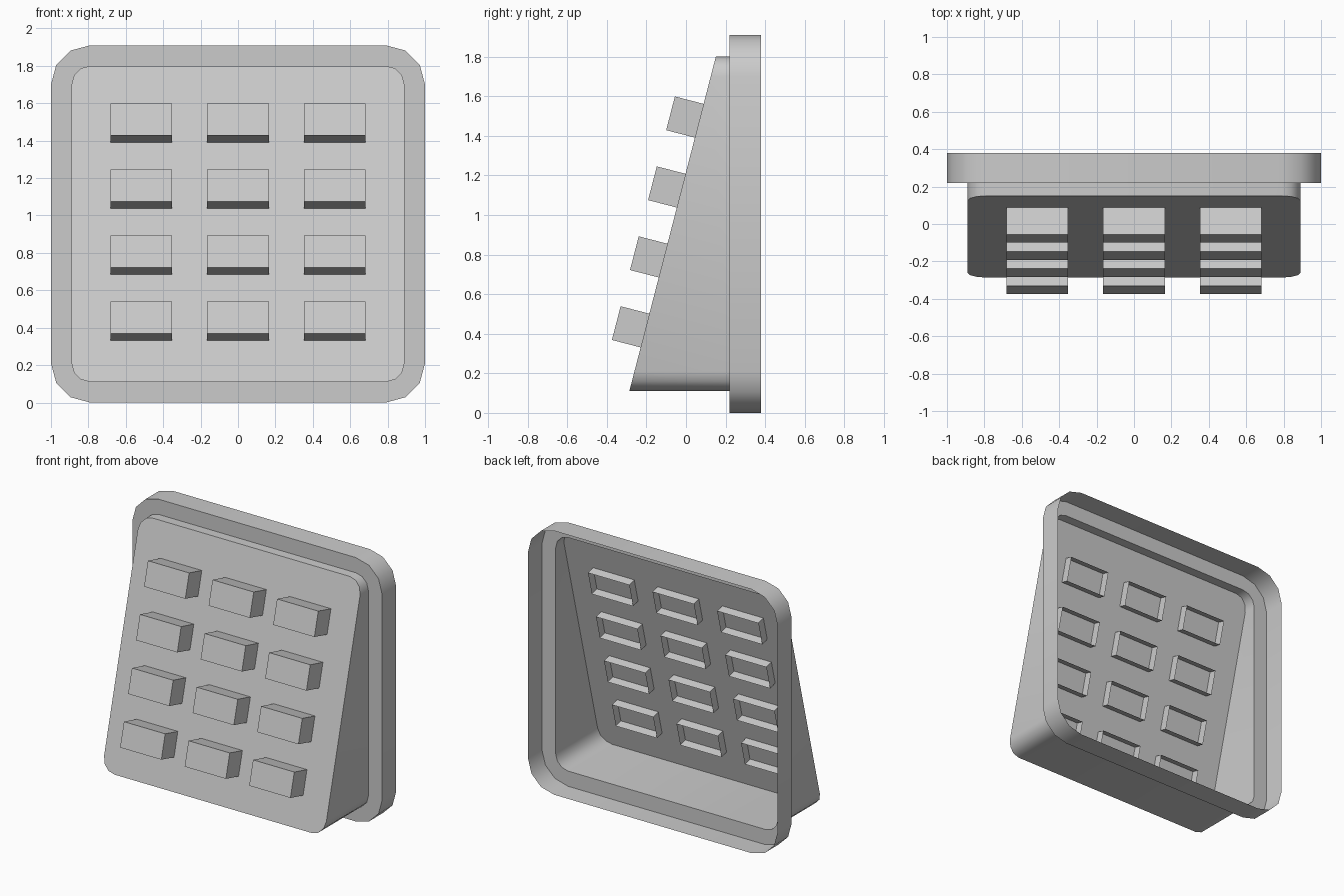
import bpy
import bmesh
from math import sin, cos, pi, radians, tan
from mathutils import Vector

cube = bpy.data.objects.get("Cube")
if cube:
    bpy.data.objects.remove(cube, do_unlink=True)

TILT = radians(14.5)      # lean of the sloped panel
PANEL_FOOT = (-0.285, 0.115)

grey = bpy.data.materials.new("plain_grey")
grey.use_nodes = True
colour = (0.6, 0.6, 0.6, 1)
grey.diffuse_color = colour
grey.node_tree.nodes["Principled BSDF"].inputs["Base Color"].default_value = colour


def rounded_rect(half_w, z0, z1, r=0.0, segs=3):
    """Counter-clockwise outline as (x, z), seen from the front."""
    centres = [(half_w - r, z0 + r, -pi / 2), (half_w - r, z1 - r, 0),
               (r - half_w, z1 - r, pi / 2), (r - half_w, z0 + r, pi)]
    steps = segs if r else 0
    return [(cx + r * cos(a + i * pi / 2 / segs), cz + r * sin(a + i * pi / 2 / segs))
            for cx, cz, a in centres for i in range(steps + 1)]


def skin(name, loops, cap=False):
    """Thin open skin through matching loops, ordered back to front."""
    bm = bmesh.new()
    rings = [[bm.verts.new(p) for p in loop] for loop in loops]
    for a, b in zip(rings, rings[1:]):
        n = len(a)
        for i in range(n):
            j = (i + 1) % n
            bm.faces.new((a[i], a[j], b[j], b[i]))
    if cap:
        bm.faces.new(rings[-1])
    mesh = bpy.data.meshes.new(name)
    bm.to_mesh(mesh)
    bm.free()
    mesh.materials.append(grey)
    return mesh


def place(name, mesh, location=(0, 0, 0), tilt=0.0):
    ob = bpy.data.objects.new(name, mesh)
    ob.location = location
    ob.rotation_euler.x = tilt
    bpy.context.collection.objects.link(ob)
    return ob


def at_depth(outline, y):
    return [(x, y, z) for x, z in outline]


def panel_y(z):
    return PANEL_FOOT[0] + (z - PANEL_FOOT[1]) * tan(TILT)


# Rim: outer band and front flange, open at the back
outer = rounded_rect(1.0, 0.0, 1.91, 0.21)
inner = rounded_rect(0.89, 0.11, 1.8, 0.1)
rim = place("rim", skin("rim", [at_depth(outer, 0.38), at_depth(outer, 0.22),
                                at_depth(inner, 0.22)]))

# Hollow wedge body closed by the sloped panel
slope = [(x, panel_y(z), z) for x, z in inner]
body = place("sloped_body", skin("sloped_body", [at_depth(inner, 0.22), slope], cap=True))

# Buttons: open-backed boxes poking through the panel
key = rounded_rect(0.165, -0.088, 0.088)
button_mesh = skin("button", [at_depth(key, 0.06), at_depth(key, -0.15)], cap=True)
along = Vector((0, sin(TILT), cos(TILT)))
foot = Vector((0, *PANEL_FOOT))
for row in range(4):
    for col in range(3):
        spot = foot + along * (0.311 + row * 0.365)
        spot.x = (col - 1) * 0.517
        place(f"button_{row + 1}_{col + 1}", button_mesh, spot, -TILT)

# Soft corners, crisp edges
bpy.ops.object.select_all(action='DESELECT')
for ob in (rim, body):
    ob.select_set(True)
bpy.context.view_layer.objects.active = body
bpy.ops.object.shade_smooth_by_angle(angle=radians(40))
